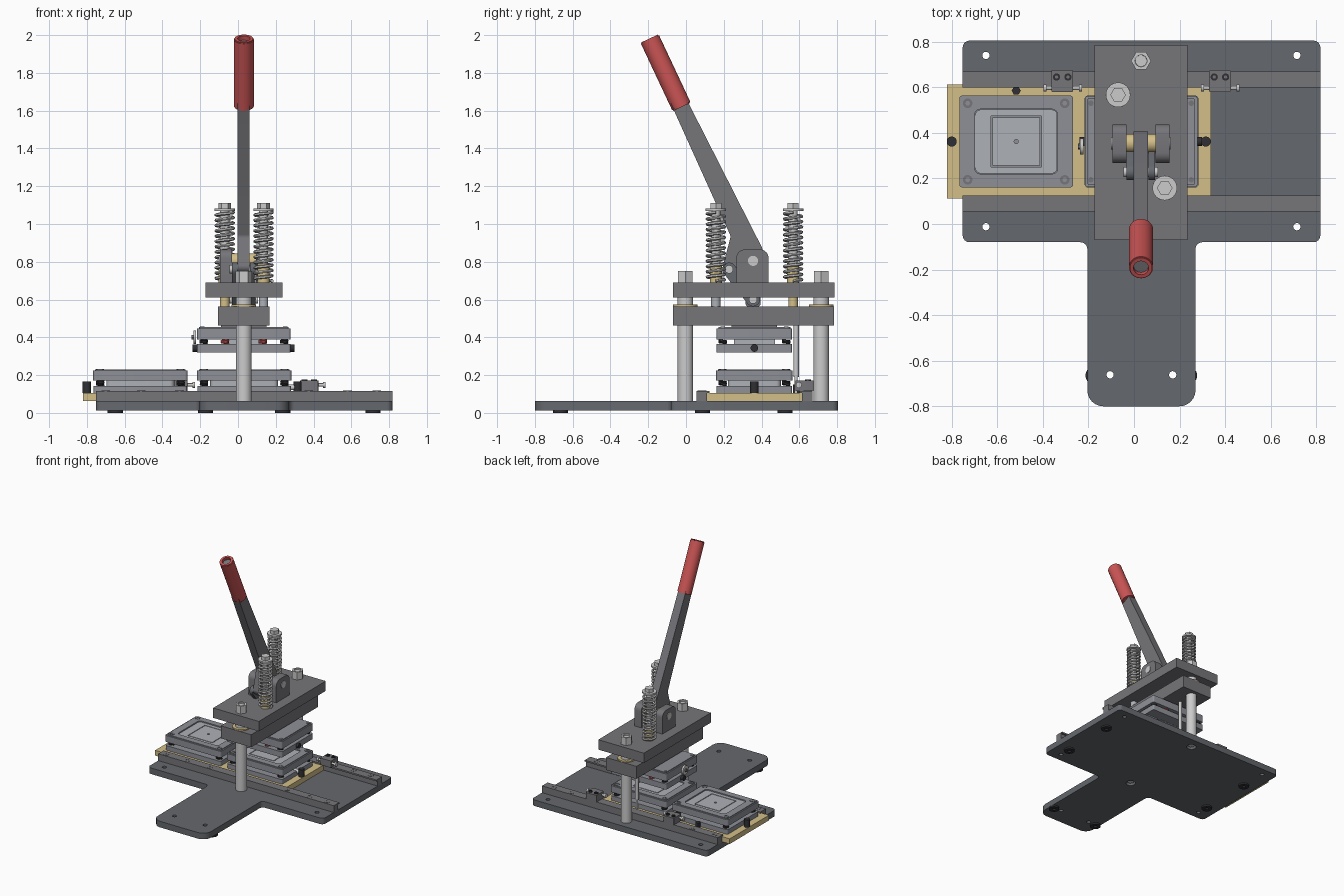
import bpy, bmesh, math
from mathutils import Matrix, Vector

if "Cube" in bpy.data.objects:
    bpy.data.objects.remove(bpy.data.objects["Cube"])

def material(name, rgb):
    m = bpy.data.materials.new(name)
    m.diffuse_color = (*rgb, 1)
    m.use_nodes = True
    m.node_tree.nodes["Principled BSDF"].inputs["Base Color"].default_value = m.diffuse_color
    return m

DARK = material("dark_steel", (0.13, 0.14, 0.155))
MID = material("mid_steel", (0.18, 0.18, 0.195))
DIE = material("die_steel", (0.27, 0.28, 0.31))
LIGHT = material("bright_steel", (0.6, 0.61, 0.63))
INSERT = material("insert_steel", (0.42, 0.44, 0.47))
BRASS = material("brass", (0.65, 0.52, 0.25))
RED = material("red_grip", (0.6, 0.09, 0.09))
BLACK = material("black_knob", (0.03, 0.03, 0.035))

Z_AXIS = Matrix.Identity(4)
X_AXIS = Matrix(((0, 0, 1, 0), (1, 0, 0, 0), (0, 1, 0, 0), (0, 0, 0, 1)))  # profile in y-z

def curve_to_mesh(name, cu, mat, matrix):
    tmp = bpy.data.objects.new("tmp", cu)
    bpy.context.collection.objects.link(tmp)
    me = bpy.data.meshes.new_from_object(tmp.evaluated_get(bpy.context.evaluated_depsgraph_get()))
    bpy.data.objects.remove(tmp)
    bm = bmesh.new()
    bm.from_mesh(me)
    bmesh.ops.remove_doubles(bm, verts=bm.verts, dist=1e-5)
    bmesh.ops.recalc_face_normals(bm, faces=bm.faces)
    bm.transform(matrix)
    bm.to_mesh(me)
    bm.free()
    me.materials.clear()
    me.materials.append(mat)
    ob = bpy.data.objects.new(name, me)
    bpy.context.collection.objects.link(ob)
    return ob

def add_spline(cu, pts, cyclic):
    s = cu.splines.new('POLY')
    s.points.add(len(pts) - 1)
    for p, q in zip(s.points, pts):
        p.co = (q[0], q[1], q[2] if len(q) > 2 else 0, 1)
    s.use_cyclic_u = cyclic

def prism(name, loops, h0, h1, mat, frame=Z_AXIS):
    """Extrude an outline (first loop) with holes (other loops) from h0 to h1."""
    cu = bpy.data.curves.new(name, 'CURVE')
    cu.dimensions, cu.fill_mode, cu.extrude = '2D', 'BOTH', (h1 - h0) / 2
    for loop in loops:
        add_spline(cu, loop, True)
    return curve_to_mesh(name, cu, mat, frame @ Matrix.Translation((0, 0, (h0 + h1) / 2)))

def spring(name, x, y, z0, z1, r, wire, turns, mat):
    cu = bpy.data.curves.new(name, 'CURVE')
    cu.dimensions, cu.bevel_depth, cu.bevel_resolution = '3D', wire, 1
    cu.use_fill_caps = True
    n = turns * 16
    add_spline(cu, [(x + r * math.cos(i * math.pi / 8), y + r * math.sin(i * math.pi / 8),
                     z0 + wire + (z1 - z0 - 2 * wire) * i / n) for i in range(n + 1)], False)
    return curve_to_mesh(name, cu, mat, Z_AXIS)

def circle(x, y, r, n=32):
    return [(x + r * math.cos(2 * math.pi * i / n), y + r * math.sin(2 * math.pi * i / n)) for i in range(n)]

def fillet(pts, radii, n=6):
    out = []
    for i, (p, r) in enumerate(zip(pts, radii)):
        p = Vector(p)
        if r == 0:
            out.append(tuple(p))
            continue
        u = (Vector(pts[i - 1]) - p).normalized()
        v = (Vector(pts[(i + 1) % len(pts)]) - p).normalized()
        half = u.angle(v) / 2
        c = p + (u + v).normalized() * r / math.sin(half)
        a, b = (p + d * r / math.tan(half) - c for d in (u, v))
        a0 = math.atan2(a.y, a.x)
        da = (math.atan2(b.y, b.x) - a0 + math.pi) % (2 * math.pi) - math.pi
        out += [(c.x + r * math.cos(a0 + da * k / n), c.y + r * math.sin(a0 + da * k / n)) for k in range(n + 1)]
    return out

def rect(x0, x1, y0, y1, r=0):
    return fillet([(x0, y0), (x1, y0), (x1, y1), (x0, y1)], [r] * 4)

def crect(x, y, hx, hy, r=0):
    return rect(x - hx, x + hx, y - hy, y + hy, r)

CX, CY = 0.031, 0.362   # press centre
COLS = (-0.003, 0.716)  # column y positions

# T-shaped base with mounting holes and feet
outline = fillet([(-.752, .805), (-.752, -.08), (-.205, -.08), (-.205, -.8), (.27, -.8), (.27, -.08), (.818, -.08), (.818, .805)],
                 [.03, .03, .03, .07, .07, .03, .03, .03])
holes = [circle(x, y, .016, 20) for x, y in ((-.65, .74), (.715, .74), (-.65, -.012), (.715, -.012), (-.105, -.662), (.17, -.662))]
holes += [circle(CX, y, .036) for y in COLS]
prism("base_plate", [outline] + holes, .013, .062, DARK)
for x, y in ((-.65, .087), (.715, .087), (-.65, .525), (.715, .525), (-.173, -.665), (.237, -.665)):
    prism("foot", [circle(x, y, .04), circle(x, y, .014, 16)], 0, .014, BLACK)

# Slide rails with lips, screws
rail = [(.055, .06), (.11, .06), (.11, .105), (.125, .105), (.125, .117), (.055, .117)]
prism("front_rail", [rail], -.752, .818, MID, X_AXIS)
prism("back_rail", [[(.725 - y, z) for y, z in rail]], -.752, .818, MID, X_AXIS)
for y in (.085, .645):
    for x in (-.7, -.513, -.31, .375, .58, .735):
        prism("rail_screw", [circle(x, y, .023, 20), circle(x, y, .011, 6)], .112, .119, MID)

# Brass slide with stop knobs
prism("slide", [rect(-.82, .337, .112, .613)], .063, .105, BRASS)
for x in (-.8, .315):
    prism("slide_knob", [circle(x, CY, .022, 20)], .105, .165, BLACK)
prism("knob_rod", [circle(CY, .135, .015, 16)], .24, .31, LIGHT, X_AXIS)
prism("index_stud", [circle(-.517, .585, .02, 6)], .105, .15, BLACK)

# Stop brackets on the back rail
for x in (-.315, .377):
    prism("stop_bracket", [rect(x - .048, x + .048, .58, .675, .006)], .117, .172, MID)
    prism("stop_screw", [circle(.597, .148, .009, 12)], x - .075, x + .08, LIGHT, X_AXIS)
    for d in (-.083, .073):
        prism("stop_screw_head", [circle(.597, .148, .016, 16)], x + d, x + d + .014, LIGHT, X_AXIS)
    for d in (-.025, .025):
        prism("bracket_screw", [circle(x + d, .645, .016, 16), circle(x + d, .645, .008, 6)], .168, .178, BLACK)

# Lower dies
for x in (-.517, .033):
    prism("die_base", [crect(x, CY, .247, .2, .012)], .105, .142, DIE)
    opening = crect(x, CY, .182, .142, .025)
    prism("die_frame", [crect(x, CY, .25, .202, .015), opening], .172, .224, DIE)
    prism("die_frame_top", [crect(x, CY, .24, .192, .012), opening], .224, .23, DIE)
    prism("die_insert", [crect(x, CY, .18, .14, .025), crect(x, CY, .111, .111)], .142, .222, INSERT)
    prism("die_core", [crect(x, CY, .105, .105), circle(x, CY, .009, 16)], .142, .222, INSERT)
    for sx in (-1, 1):
        for sy in (-1, 1):
            px, py = x + sx * .213, CY + sy * .168
            spring("die_spring", px, py, .14, .174, .018, .005, 3, BLACK)
            prism("die_screw", [circle(px, py, .021, 20), circle(px, py, .011, 6)], .222, .233, MID)

# Upper die hanging from the ram plate
prism("upper_die_plate", [crect(CX, CY, .247, .2, .012)], .388, .447, DIE)
prism("upper_die_top", [crect(CX, CY, .237, .19, .01)], .447, .454, DIE)
prism("stripper_plate", [crect(CX, CY, .247, .2, .012), crect(CX, CY, .115, .115)], .32, .366, DIE)
prism("punch", [crect(CX, CY, .108, .108)], .324, .39, INSERT)
prism("die_shank", [crect(CX, CY, .12, .12)], .45, .47, MID)
for sx in (-1, 1):
    for sy in (-1, 1):
        spring("stripper_spring", CX + sx * .213, CY + sy * .168, .364, .39, .018, .005, 3, BLACK)
        spring("red_spring", CX + sx * .1, CY + sy * .168, .364, .39, .018, .005, 3, RED)
        prism("die_bolt", [circle(CX + sx * .22, CY + sy * .168, .012, 16)], .44, .457, MID)
for x in (-.24, .276):
    prism("stripper_knob", [circle(CY, .343, .02, 20)], x, x + .022, BLACK, X_AXIS)
prism("lock_disc", [circle(.34, .4, .036)], -.236, -.222, LIGHT, X_AXIS)
prism("lock_disc_screw", [circle(.34, .4, .014, 6)], -.245, -.234, MID, X_AXIS)

# Moving ram plate and fixed top plate
prism("ram_plate", [rect(-.105, .167, -.07, .783)], .463, .564, MID)
prism("top_plate", [rect(-.173, .235, -.07, .785)], .61, .69, MID)

# Guide columns with flanges, nuts and lower bolts
for y in COLS:
    prism("column", [circle(CX, y, .041)], .06, .615, LIGHT)
    prism("column_flange", [circle(CX, y, .065)], .562, .574, BRASS)
    prism("column_nut", [circle(CX, y, .044, 6), circle(CX, y, .026, 24)], .69, .752, LIGHT)
    prism("column_stud", [circle(CX, y, .0255, 24)], .69, .742, LIGHT)
    prism("column_bolt", [circle(CX, y, .026, 6)], .025, .062, LIGHT)
prism("locating_pin", [circle(CX, .583, .014, 20)], .19, .465, LIGHT)
prism("locating_pin_tip", [circle(CX, .583, .008, 16)], .106, .19, LIGHT)

# Return springs on their rods
for x, y, mat in ((-.07, .567, BRASS), (.135, .158, INSERT)):
    prism("spring_bush", [circle(x, y, .025)], .56, .7, mat)
    prism("spring_collar", [circle(x, y, .032)], .69, .79, BRASS)
    prism("spring_rod", [circle(x, y, .024)], .7, 1.075, LIGHT)
    spring("return_spring", x, y, .69, 1.07, .046, .0085, 13, LIGHT)
    prism("spring_washer", [circle(x, y, .054)], 1.07, 1.082, LIGHT)
    prism("spring_bolt", [circle(x, y, .034, 6)], 1.082, 1.11, LIGHT)

# Lever pivot: ears, pin, spacers
PIV, ARM, RAM = (.355, .805), (.228, .76), (.355, .6)
ear = fillet([(.267, .688), (.437, .688), (.437, .865), (.267, .865)], [0, 0, .045, .045])
for x0, x1 in ((-.095, -.033), (.094, .155)):
    prism("pivot_ear", [ear], x0, x1, MID, X_AXIS)
prism("pivot_pin", [circle(*PIV, .027)], -.1, .16, LIGHT, X_AXIS)
for x0, x1 in ((-.035, -.001), (.062, .096)):
    prism("pivot_spacer", [circle(*PIV, .04)], x0, x1, BRASS, X_AXIS)

# Toggle links down to the ram
d = (Vector(RAM) - Vector(ARM)).normalized()
a0 = math.atan2(d.y, d.x)
link = [(c[0] + .036 * math.cos(a0 + s + math.pi * k / 12), c[1] + .036 * math.sin(a0 + s + math.pi * k / 12))
        for c, s in ((RAM, -math.pi / 2), (ARM, math.pi / 2)) for k in range(13)]
for x0, x1 in ((-.032, -.003), (.064, .093)):
    prism("toggle_link", [link], x0, x1, DARK, X_AXIS)
prism("toggle_pin", [circle(*ARM, .022, 24)], -.045, .106, LIGHT, X_AXIS)
prism("ram_pin", [circle(*RAM, .022, 24)], -.045, .106, LIGHT, X_AXIS)
prism("ram_lug", [rect(.315, .395, .56, .64, .02)], .0, .06, DARK, X_AXIS)

# Lever and hollow red grip
lever = fillet([(-.08, 1.637), (-.003, 1.672), (.405, .87), (.405, .775), (.34, .745), (.24, .72), (.192, .765), (.237, .935)],
               [0, 0, .05, .04, 0, .03, .03, .03])
prism("lever", [lever], -.003, .062, MID, X_AXIS)
low, high = Vector((CX, -.023, 1.62)), Vector((CX, -.193, 1.982))
tilt = Matrix.Translation(low) @ (high - low).to_track_quat('Z', 'Y').to_matrix().to_4x4()
length = (high - low).length
prism("grip", [circle(0, 0, .053), circle(0, 0, .033)], .006, length - .006, RED, tilt)
for h in (0, length - .006):
    prism("grip_rim", [circle(0, 0, .049), circle(0, 0, .033)], h, h + .006, RED, tilt)
prism("grip_core", [circle(0, 0, .033)], .01, length - .025, MID, tilt)

# Smooth round parts, keep edges sharp
bpy.ops.object.select_all(action='SELECT')
bpy.context.view_layer.objects.active = bpy.context.selected_objects[0]
bpy.ops.object.shade_smooth_by_angle(angle=math.radians(35))
